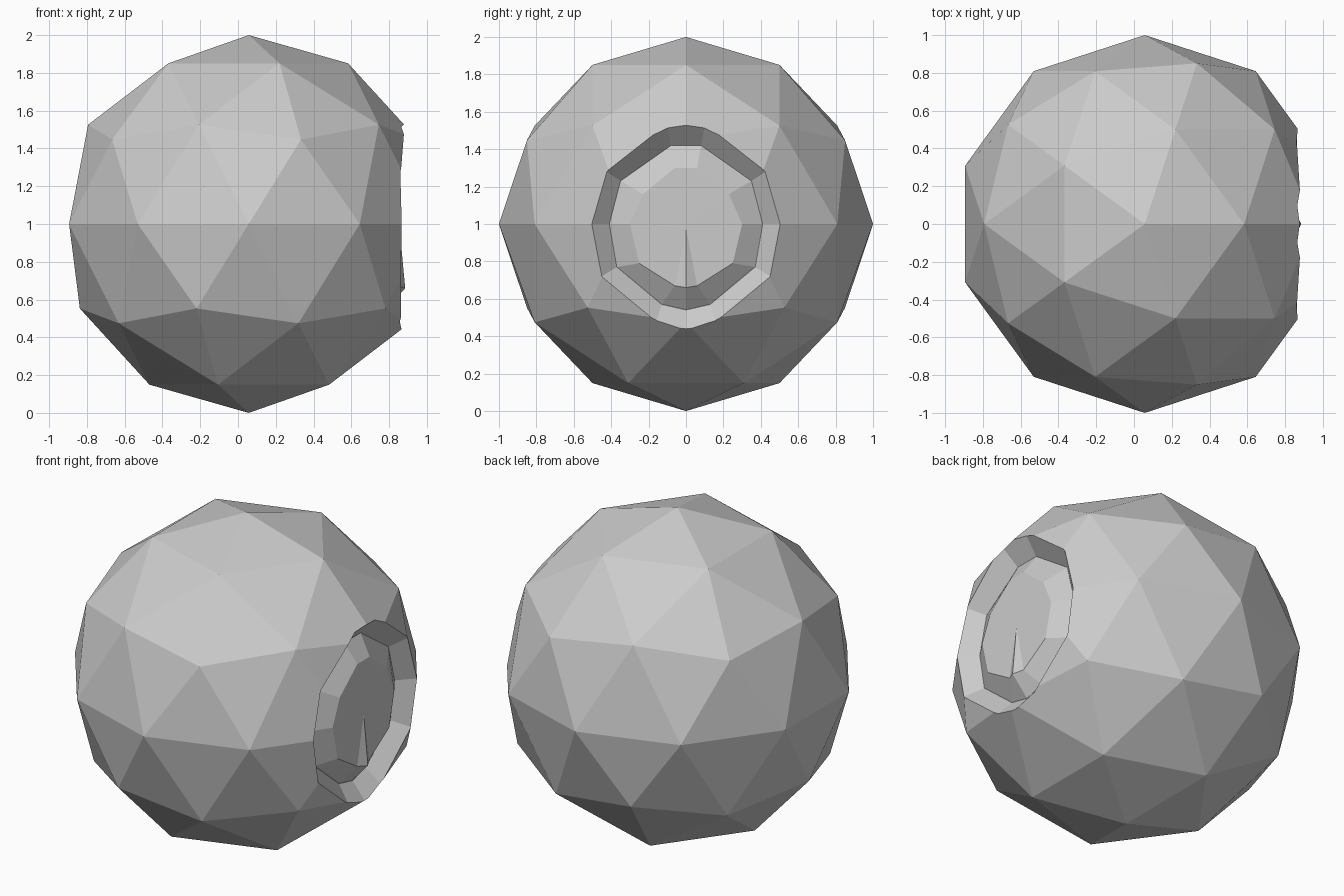
import bpy, bmesh

if "Cube" in bpy.data.objects:
    bpy.data.objects.remove(bpy.data.objects["Cube"])

CX = 0.057   # ball centre in x

# half outlines (y, z) around the socket axis, top to bottom
VALLEY = [(0.08, .42), (0.35, .23), (0.41, 0), (0.37, -.23), (0.13, -.43), (0, -.46)]
LENS = [(0.06, .30), (0.23, .16), (0.30, 0), (0.25, -.21), (0.06, -.33), (0, -.34)]


def outline(half):
    return half + [(-y, z) for y, z in reversed(half) if y > 0]


def loft(name, rings):
    """Closed solid through rings of (x, y, z) points along x."""
    bm = bmesh.new()
    vs = [[bm.verts.new(p) for p in r] for r in rings]
    n = len(vs[0])
    for a, b in zip(vs, vs[1:]):
        for i in range(n):
            j = (i + 1) % n
            bm.faces.new((a[i], a[j], b[j], b[i]))
    bm.faces.new(vs[0])
    cap = bm.faces.new(vs[-1])
    bmesh.ops.recalc_face_normals(bm, faces=bm.faces[:])
    bmesh.ops.poke(bm, faces=[cap])
    me = bpy.data.meshes.new(name)
    bm.to_mesh(me)
    bm.free()
    ob = bpy.data.objects.new(name, me)
    bpy.context.collection.objects.link(ob)
    return ob


def ring(half, x, s=1.0):
    return [(x, y * s, 1 + z * s) for y, z in outline(half)]


# faceted ball
bpy.ops.mesh.primitive_ico_sphere_add(subdivisions=2, radius=1, location=(CX, 0, 1))
ball = bpy.context.object
ball.name = "ball"

# sloped socket cut into the +x side
cutter = loft("socket_cutter", [ring(VALLEY, 0.78), ring(VALLEY, 1.14, 1.95)])
mod = ball.modifiers.new("socket", 'BOOLEAN')
mod.operation = 'DIFFERENCE'
mod.solver = 'EXACT'
mod.object = cutter
bpy.context.view_layer.objects.active = ball
bpy.ops.object.modifier_apply(modifier="socket")
bpy.data.objects.remove(cutter)

# raised lens in the socket, its lowest corner standing slightly proud
front = [(0.885 if y == 0 else x, y, z) for x, y, z in ring(LENS, 0.855)]
loft("lens", [ring(VALLEY, 0.779), front])
